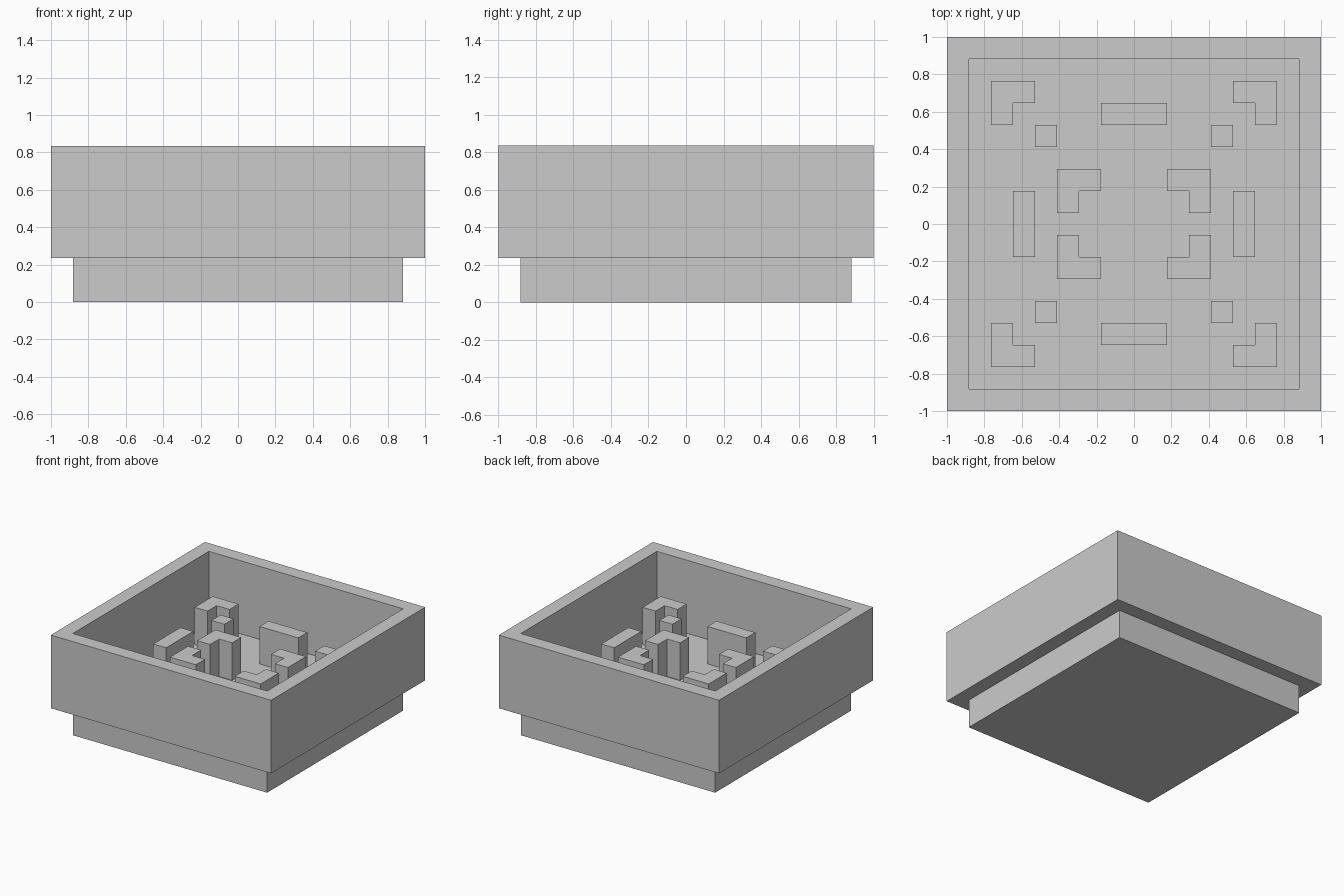
import bpy
import bmesh

if "Cube" in bpy.data.objects:
    bpy.data.objects.remove(bpy.data.objects["Cube"], do_unlink=True)

U = 2 / 17          # grid module of the plan
FLOOR = 0.235       # top of the base slab
RIM = 0.835         # top of the walls
POST = 0.542        # top of the inner blocks
IN = 7.5 * U        # inner half width

grey = bpy.data.materials.new("light_grey")
grey.use_nodes = True
colour = (0.6, 0.6, 0.6, 1)
grey.diffuse_color = colour
grey.node_tree.nodes["Principled BSDF"].inputs["Base Color"].default_value = colour


def finish(name, bm):
    bmesh.ops.recalc_face_normals(bm, faces=bm.faces)
    mesh = bpy.data.meshes.new(name)
    bm.to_mesh(mesh)
    bm.free()
    mesh.materials.append(grey)
    obj = bpy.data.objects.new(name, mesh)
    bpy.context.collection.objects.link(obj)
    return obj


def prism(name, outline, z0, z1):
    """Extrude a flat outline from z0 up to z1."""
    bm = bmesh.new()
    face = bm.faces.new([bm.verts.new((x, y, z0)) for x, y in outline])
    top = bmesh.ops.extrude_face_region(bm, geom=[face], use_keep_orig=True)["geom"]
    for v in top:
        if isinstance(v, bmesh.types.BMVert):
            v.co.z = z1
    return finish(name, bm)


def rect(x0, y0, x1, y1):
    return [(x0, y0), (x1, y0), (x1, y1), (x0, y1)]


def ell(x, y):
    """L outline whose outer corner is (x, y), arms running inward."""
    return [(x, y), (x - 2, y), (x - 2, y - 1), (x - 1, y - 1), (x - 1, y - 2), (x, y - 2)]


# Base slab: its top is the floor of the tray
prism("base", rect(-IN, -IN, IN, IN), 0, FLOOR)

# Square ring of walls
bm = bmesh.new()
loops = []
for half, z in ((1, FLOOR), (1, RIM), (IN, RIM), (IN, FLOOR)):
    loops.append([bm.verts.new((x, y, z)) for x, y in rect(-half, -half, half, half)])
for i in range(4):
    a, b = loops[i], loops[(i + 1) % 4]
    for j in range(4):
        k = (j + 1) % 4
        bm.faces.new((a[j], a[k], b[k], b[j]))
finish("walls", bm)

# Blocks repeated in all four quadrants
quadrant_parts = {
    "corner_block": ell(6.5, 6.5),
    "small_post": rect(3.5, 3.5, 4.5, 4.5),
    "centre_block": ell(3.5, 2.5),
}
for name, outline in quadrant_parts.items():
    for sx, side in ((1, "left"), (-1, "right")):
        for sy, end in ((1, "back"), (-1, "front")):
            points = [(x * sx * U, y * sy * U) for x, y in outline]
            prism(f"{name}_{end}_{side}", points, FLOOR, POST)

# Long bars, one per side
for s, end, side in ((1, "back", "left"), (-1, "front", "right")):
    near, far = 4.5 * U * s, 5.5 * U * s
    prism(f"bar_{end}", rect(-1.5 * U, near, 1.5 * U, far), FLOOR, POST)
    prism(f"bar_{side}", rect(near, -1.5 * U, far, 1.5 * U), FLOOR, POST)
